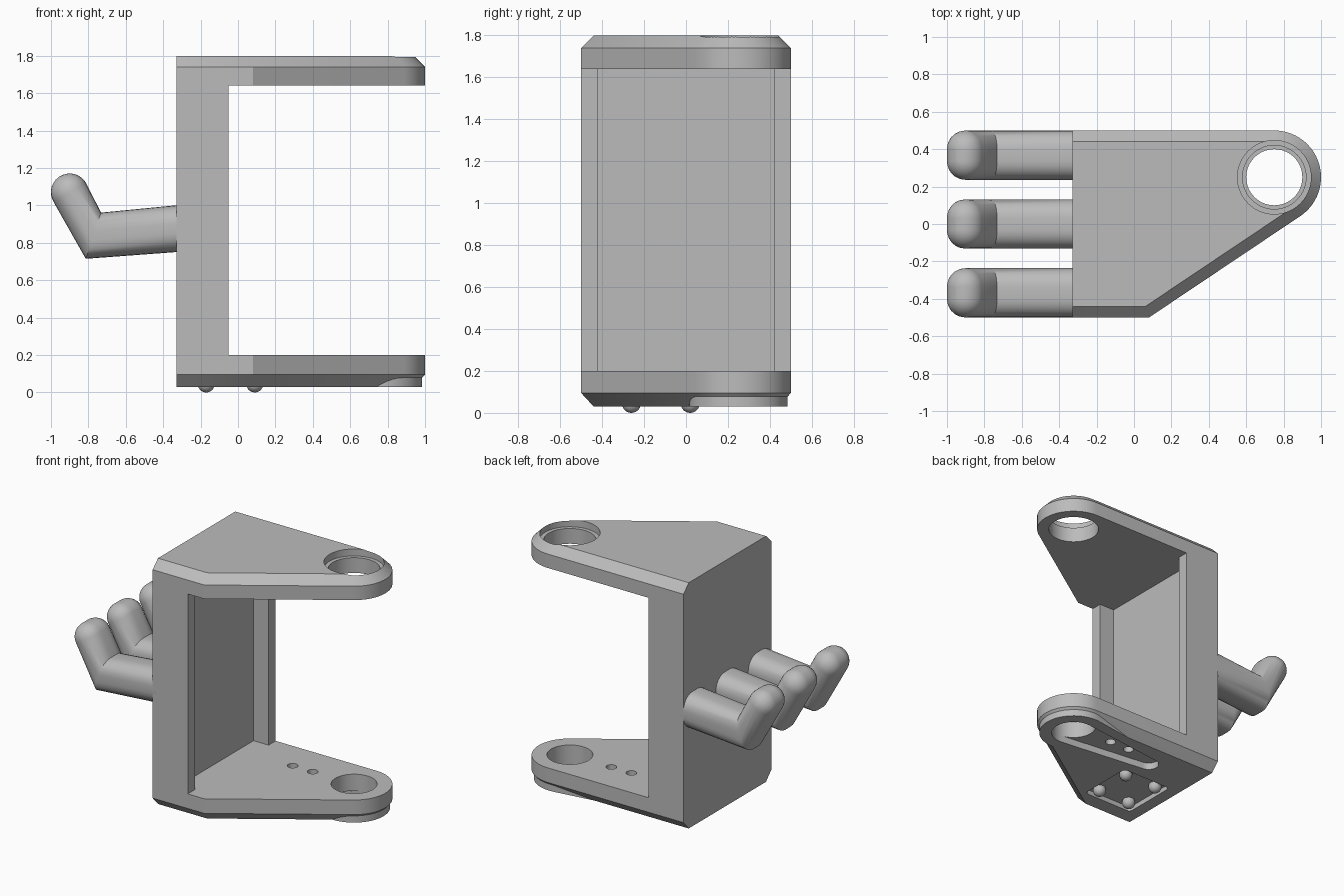
import bpy
import bmesh
from math import acos, atan2, cos, sin, pi, hypot
from mathutils import Vector
from mathutils.geometry import convex_hull_2d

if "Cube" in bpy.data.objects:
    bpy.data.objects.remove(bpy.data.objects["Cube"], do_unlink=True)

grey = bpy.data.materials.new("plain grey")
grey.use_nodes = True
grey.diffuse_color = (0.5, 0.5, 0.5, 1)
grey.node_tree.nodes["Principled BSDF"].inputs["Base Color"].default_value = (0.5, 0.5, 0.5, 1)

HOLE = Vector((0.75, 0.25))   # axis of both round holes
ROUND = 0.25                  # radius of the plate nose
LEFT, HALF = -0.33, 0.5       # outer wall face, half depth
LOW, HIGH = 0.03, 1.8
FLOOR, CEILING = 0.2, 1.64


def finish(name, bm):
    bmesh.ops.recalc_face_normals(bm, faces=bm.faces)
    mesh = bpy.data.meshes.new(name)
    bm.to_mesh(mesh)
    bm.free()
    mesh.materials.append(grey)
    obj = bpy.data.objects.new(name, mesh)
    bpy.context.collection.objects.link(obj)
    return obj


def loft(name, rings):
    """Closed skin through rings of equal point count."""
    bm = bmesh.new()
    loops = [[bm.verts.new(p) for p in ring] for ring in rings]
    n = len(loops[0])
    for a, b in zip(loops, loops[1:]):
        for i in range(n):
            j = (i + 1) % n
            bm.faces.new((a[i], a[j], b[j], b[i]))
    bm.faces.new(loops[0])
    bm.faces.new(loops[-1])
    return finish(name, bm)


def prism(name, points, z0, z1):
    return loft(name, [[(x, y, z) for x, y in points] for z in (z0, z1)])


def circle(x, y, r, n=56):
    return [(x + r * cos(2 * pi * i / n), y + r * sin(2 * pi * i / n)) for i in range(n)]


def hull(*circles):
    pts = [Vector(p) for c in circles for p in circle(*c)]
    return [tuple(pts[i]) for i in convex_hull_2d(pts)]


def plate_outline(inset):
    """Straight back, slanted front and a round nose; the wall side is not inset."""
    corner = Vector((0.08, -HALF)) - HOLE
    angle = atan2(corner.y, corner.x) + acos(ROUND / hypot(*corner))
    y = -HALF + inset
    r = ROUND - inset
    x = HOLE.x + (r - sin(angle) * (y - HOLE.y)) / cos(angle)
    steps = 28
    arc = [angle + (pi / 2 - angle) * i / steps for i in range(steps + 1)]
    nose = [(HOLE.x + r * cos(t), HOLE.y + r * sin(t)) for t in arc]
    return [(LEFT, y), (x, y)] + nose + [(LEFT, HALF - inset)]


def plate(name, levels):
    return loft(name, [[(x, y, z) for x, y in plate_outline(d)] for z, d in levels])


def boolean(target, tool, operation):
    mod = target.modifiers.new("join", 'BOOLEAN')
    mod.operation = operation
    mod.solver = 'EXACT'
    mod.object = tool
    bpy.context.view_layer.update()
    done = bpy.data.meshes.new_from_object(
        target.evaluated_get(bpy.context.evaluated_depsgraph_get()))
    target.modifiers.clear()
    target.data = done
    bpy.data.objects.remove(tool, do_unlink=True)


# Top plate with stepped hole
top = plate("top_plate", [(CEILING, 0), (1.74, 0), (HIGH, 0.06)])
boolean(top, prism("cut", circle(*HOLE, 0.17), 1.5, 2), 'DIFFERENCE')
boolean(top, prism("cut", circle(*HOLE, 0.197), 1.75, 2), 'DIFFERENCE')

# Bottom plate with tapered boss, slot, pad recess and holes
bottom = plate("bottom_plate", [(LOW, 0.06), (0.095, 0), (FLOOR, 0)])
boss = hull((*HOLE, 0.235), (0.08, 0.25, 0.14))
boolean(bottom, prism("boss", boss, LOW, 0.14), 'UNION')
slot = hull((*HOLE, 0.15), (0.08, 0.25, 0.07))
boolean(bottom, prism("cut", slot, -0.1, 0.08), 'DIFFERENCE')
pad = hull(*[(x, y, 0.03) for x in (-0.21, 0.13) for y in (-0.3, 0.06)])
boolean(bottom, prism("cut", pad, -0.1, 0.065), 'DIFFERENCE')
for x, r in ((HOLE.x, 0.15), (0.42, 0.035), (0.26, 0.035)):
    boolean(bottom, prism("cut", circle(x, HOLE.y, r), -0.2, 0.4), 'DIFFERENCE')

# Upright wall, a shallow channel in plan
inner, face, lip = -0.17, -0.05, 0.42
channel = [(LEFT, -HALF), (face, -HALF), (face, -lip), (inner, -lip),
           (inner, lip), (face, lip), (face, HALF), (LEFT, HALF)]
wall = prism("upright_wall", channel, FLOOR, CEILING)

# One continuous bracket
boolean(wall, top, 'UNION')
boolean(wall, bottom, 'UNION')
wall.name = "bracket"
parts = [wall]


# Bent fingers with rounded cross-section
def finger_ring(y, x, z, axis, core, r):
    ax = Vector((axis[0], 0, axis[1]))
    unit = ax.normalized()
    ring = []
    for quarter in range(4):
        sy = 1 if quarter in (0, 3) else -1
        sa = 1 if quarter < 2 else -1
        for k in range(7):
            t = (quarter + k / 6) * pi / 2
            side = 0.032 * sy + r * cos(t)
            ring.append(Vector((x, y + side, z)) + unit * (core * sa + r * sin(t)))
    return ring


def finger(name, y):
    rings = [finger_ring(y, -0.3, 0.878, (-0.1, 1), 0.025, 0.1),
             finger_ring(y, -0.773, 0.838, (0.33, 1), 0.03, 0.1)]
    along = Vector((-0.545, 0.84))
    for i in range(8):
        t = i / 7 * pi * 0.49
        c = Vector((-0.9, 1.07)) + along * 0.1 * sin(t)
        rings.append(finger_ring(y, c.x, c.y, (0.84, 0.545), 0.0005, 0.1 * cos(t)))
    return loft(name, rings)


for label, y in (("front", -0.368), ("middle", 0), ("back", 0.368)):
    parts.append(finger(label + "_finger", y))

# Round feet in the pad recess
for x in (-0.17, 0.09):
    for y in (-0.26, 0.02):
        bm = bmesh.new()
        bmesh.ops.create_uvsphere(bm, u_segments=24, v_segments=14, radius=0.045)
        bmesh.ops.translate(bm, verts=bm.verts, vec=(x, y, 0.045))
        parts.append(finish("foot", bm))

# Smooth round surfaces, keep edges sharp
bpy.ops.object.select_all(action='DESELECT')
for part in parts:
    part.select_set(True)
bpy.context.view_layer.objects.active = wall
bpy.ops.object.shade_smooth_by_angle()
